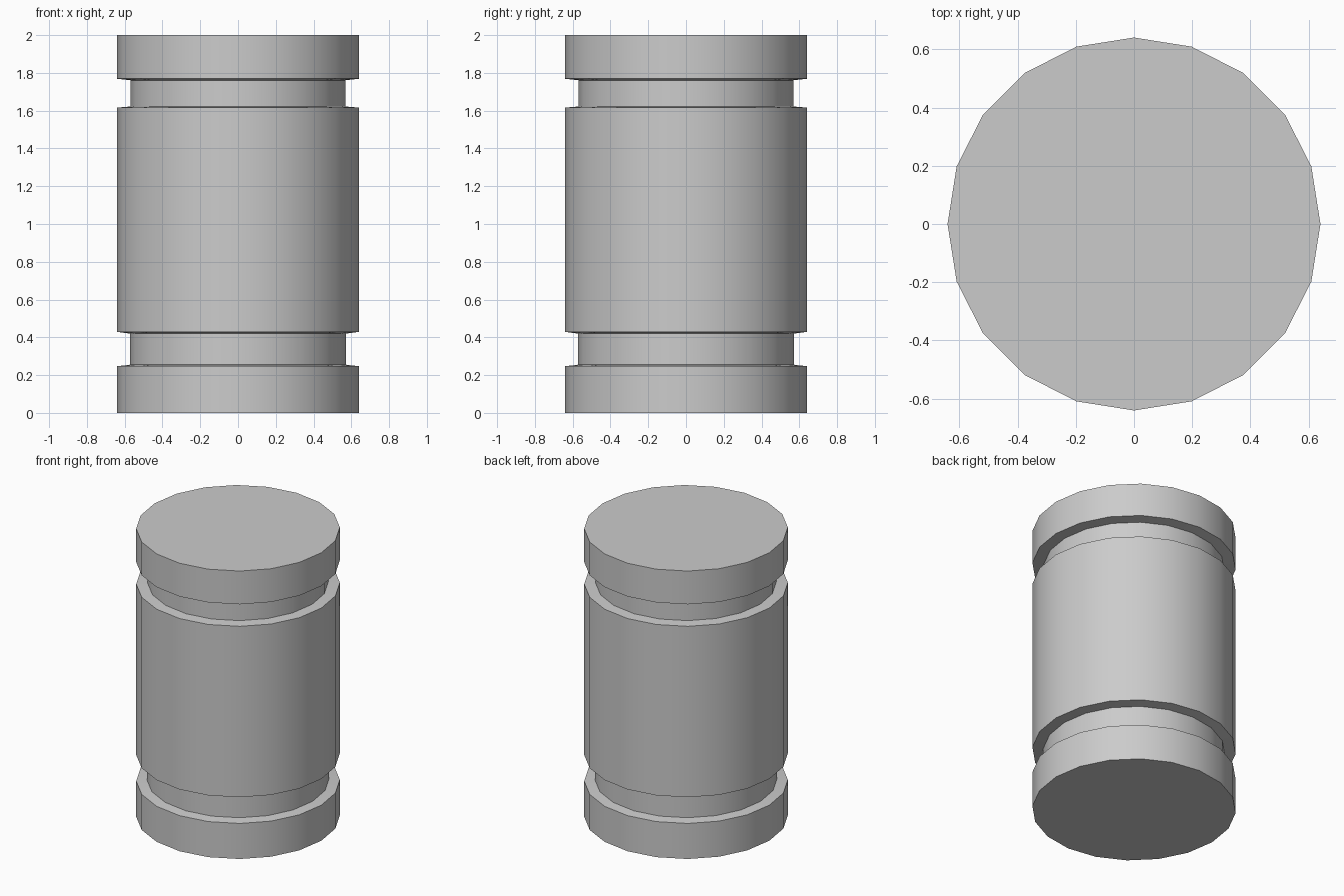
import bpy, bmesh
from math import cos, sin, pi

if "Cube" in bpy.data.objects:
    bpy.data.objects.remove(bpy.data.objects["Cube"])

SIDES = 20
R = 0.641

# Half profile (radius, height), bottom to top, with two shallow grooves
profile = [
    (R, 0.0), (R, 0.247), (0.573, 0.255), (0.573, 0.42), (R, 0.429),
    (R, 1.616), (0.569, 1.622), (0.569, 1.761), (R, 1.769), (R, 2.0),
]

# Grooved drum: stacked 20-sided rings, bridged and capped
bm = bmesh.new()
rings = [[bm.verts.new((r * cos(2 * pi * i / SIDES), r * sin(2 * pi * i / SIDES), z))
          for i in range(SIDES)] for r, z in profile]
for low, high in zip(rings, rings[1:]):
    for i in range(SIDES):
        j = (i + 1) % SIDES
        bm.faces.new((low[i], low[j], high[j], high[i]))
bm.faces.new(rings[0][::-1])
bm.faces.new(rings[-1])

mesh = bpy.data.meshes.new("grooved_drum")
bm.to_mesh(mesh)
bm.free()
drum = bpy.data.objects.new("grooved_drum", mesh)
bpy.context.collection.objects.link(drum)

# Smooth round walls, crisp groove and cap edges
bpy.context.view_layer.objects.active = drum
drum.select_set(True)
bpy.ops.object.shade_smooth_by_angle(angle=pi / 6)
